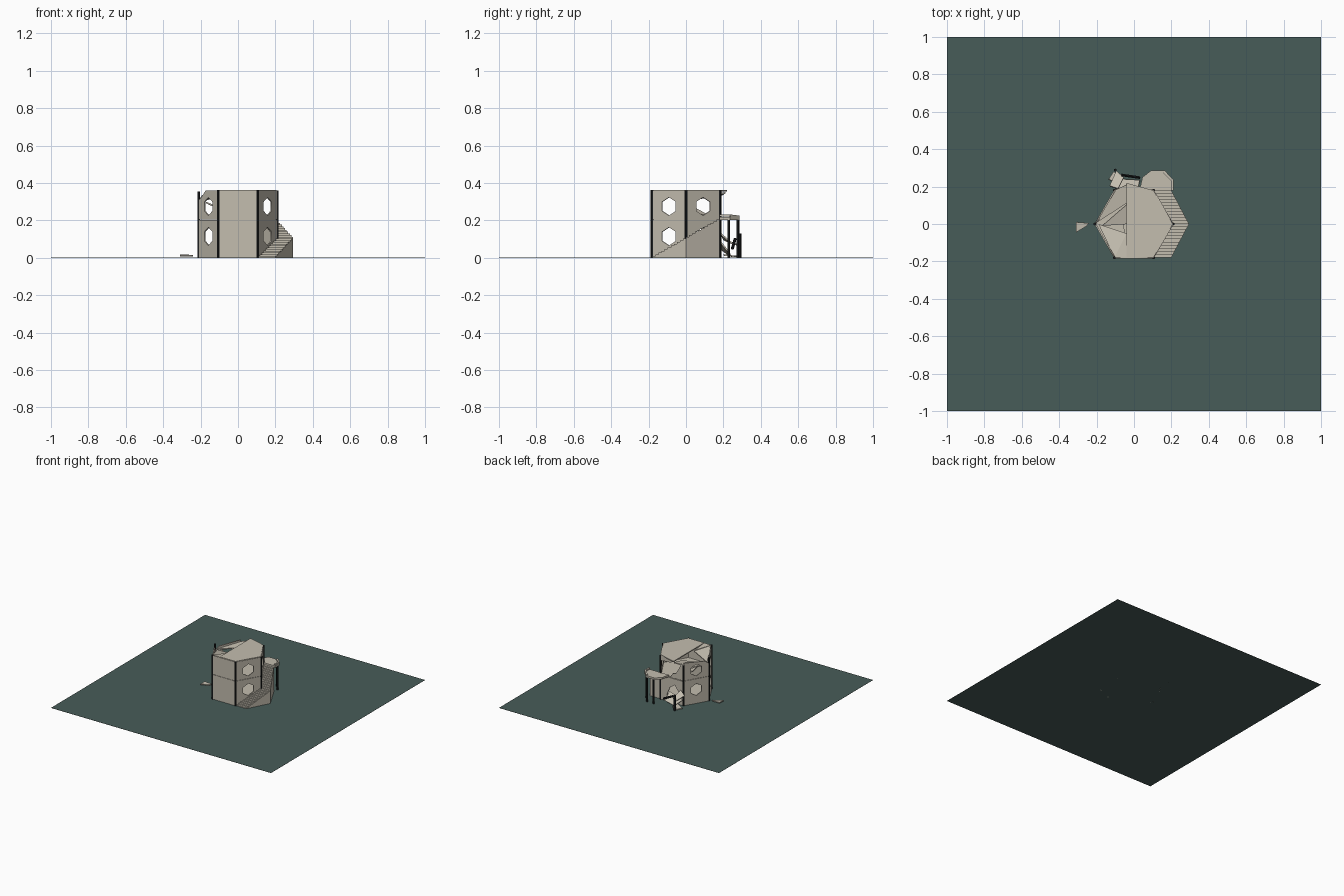
import bpy, bmesh, math
from mathutils import Vector, Matrix

if "Cube" in bpy.data.objects:
    bpy.data.objects.remove(bpy.data.objects["Cube"])

def mat(name, c):
    m = bpy.data.materials.new(name)
    m.diffuse_color = (*c, 1)
    m.use_nodes = True
    m.node_tree.nodes["Principled BSDF"].inputs["Base Color"].default_value = m.diffuse_color
    return m

STONE = mat("pale concrete", (0.55, 0.51, 0.43))
GROUND = mat("dark green grey", (0.064, 0.107, 0.098))
DARK = mat("near black", (0.012, 0.013, 0.014))

def finish(name, bm, m):
    bmesh.ops.recalc_face_normals(bm, faces=bm.faces)
    me = bpy.data.meshes.new(name)
    bm.to_mesh(me)
    bm.free()
    me.materials.append(m)
    ob = bpy.data.objects.new(name, me)
    bpy.context.collection.objects.link(ob)
    return ob

def slab(name, pts, t=0.008, m=STONE):
    """Polygon in space thickened downwards."""
    bm = bmesh.new()
    f = bm.faces.new([bm.verts.new(p) for p in pts])
    f.normal_update()
    n = f.normal if f.normal.z < 0 else -f.normal
    off = n * t
    r = bmesh.ops.extrude_face_region(bm, geom=[f], use_keep_orig=True)
    for v in r["geom"]:
        if isinstance(v, bmesh.types.BMVert):
            v.co += off
    return finish(name, bm, m)

def bar(name, a, b, r=0.008, m=DARK):
    a, b = Vector(a), Vector(b)
    d = b - a
    bm = bmesh.new()
    M = Matrix.Translation((a + b) / 2) @ d.to_track_quat('Z', 'Y').to_matrix().to_4x4()
    bmesh.ops.create_cone(bm, cap_ends=True, segments=6, radius1=r, radius2=r,
                          depth=d.length, matrix=M)
    return finish(name, bm, m)

def wall(name, a, b, outline, holes=()):
    """Upright panel from a to b; outline and holes in (along, z)."""
    cu = bpy.data.curves.new(name, 'CURVE')
    cu.dimensions = '2D'
    cu.fill_mode = 'BOTH'
    cu.extrude = 0.004
    for loop in [outline, *holes]:
        s = cu.splines.new('POLY')
        s.points.add(len(loop) - 1)
        for p, (u, z) in zip(s.points, loop):
            p.co = (u, z, 0, 1)
        s.use_cyclic_u = True
    tmp = bpy.data.objects.new(name + "_curve", cu)
    bpy.context.collection.objects.link(tmp)
    bpy.context.view_layer.update()
    bm = bmesh.new()
    bm.from_mesh(tmp.to_mesh())
    tmp.to_mesh_clear()
    bpy.data.objects.remove(tmp)
    bmesh.ops.remove_doubles(bm, verts=bm.verts, dist=1e-5)
    d = (Vector(b) - Vector(a)).normalized()
    M = Matrix(((d.x, 0, d.y, a[0]), (d.y, 0, -d.x, a[1]), (0, 1, 0, 0), (0, 0, 0, 1)))
    bm.transform(M)
    return finish(name, bm, STONE)

def window(u, z, r=0.049):
    return [(u + r * math.sin(i * math.pi / 3), z + r * math.cos(i * math.pi / 3)) for i in range(6)]

# ground plate
slab("base_plate", [(-1, -1, 0.001), (1, -1, 0.001), (1, 1, 0.001), (-1, 1, 0.001)], 0.001, GROUND)

# hexagon corners: right, back right, back left, left, front left, front right
R = 0.207
C = [(R * math.cos(i * math.pi / 3), R * math.sin(i * math.pi / 3)) for i in range(6)]
L, H, MID = R, 0.36, 0.205

# intact walls, one panel per storey
low = [(0, 0), (L, 0), (L, MID - 0.002), (0, MID - 0.002)]
up = [(0, MID), (L, MID), (L, H), (0, H)]
top_cut = [(0, MID), (L, MID), (L, H), (0.075, H), (0.03, 0.325), (0, 0.31)]
wl, wu = [window(L / 2, 0.115)], [window(L / 2, 0.275)]
for nm, i, upper, hl, hu in (("front", 4, up, [], []), ("front_right", 5, up, wl, wu),
                             ("back_right", 0, up, wl, wu), ("front_left", 3, top_cut, wl, wu),
                             ("back_left", 2, [(0, MID), (L, MID), (L, 0.31), (0.17, 0.335), (0, 0.35)], wl, wu)):
    wall(nm + "_wall_lower", C[i], C[(i + 1) % 6], low, hl)
    wall(nm + "_wall_upper", C[i], C[(i + 1) % 6], upper, hu)

# broken back wall (runs from back right to back left)
wall("back_wall_lower", C[1], C[2],
     [(0, 0), (0.07, 0), (0.06, 0.06), (0.085, 0.12), (0.13, 0.15), (0.165, 0.1), (0.16, 0.04),
      (0.18, 0), (L, 0), (L, 0.2), (0, 0.2)])
wall("back_wall_upper", C[1], C[2],
     [(0.09, MID), (L, MID), (L, 0.33), (0.19, 0.345), (0.17, 0.3), (0.14, 0.25), (0.11, 0.24)])
wall("back_wall_lintel", C[1], C[2], [(0, 0.32), (0.09, 0.325), (0.13, 0.345), (0.14, H), (0, H)])

# upper floor with a collapsed left corner
slab("upper_floor", [(*p, 0.206) for p in (C[0], C[1], (-0.03, 0.178), (0.0, 0.08), (-0.06, 0.0),
                                           (-0.04, -0.1), C[4], C[5])], 0.01)
slab("lower_floor", [(*p, 0.01) for p in C], 0.01)

# roof: sound right side and sagging pieces on the left
slab("roof", [(*p, 0.364) for p in (C[0], C[1], (-0.04, 0.22), (-0.04, -0.179), C[5])])
slab("roof_piece_front", [(-0.104, -0.179, 0.362), (-0.04, -0.179, 0.362), (-0.04, -0.05, 0.35)])
slab("roof_piece_left", [(-0.104, -0.179, 0.36), (-0.04, -0.05, 0.345), (-0.19, 0.0, 0.315)])
slab("roof_piece_back", [(-0.195, 0.01, 0.315), (-0.04, 0.11, 0.33), (-0.04, 0.21, 0.352), (-0.104, 0.18, 0.335)])
slab("fallen_roof_slab", [(-0.17, -0.01, 0.3), (-0.03, 0.0, 0.24), (-0.02, 0.12, 0.23)])

# corner posts
for i, h in enumerate((0.36, 0.36, 0.33, 0.356, 0.363, 0.363)):
    bar("corner_post_%d" % i, (*[c * 1.01 for c in C[i]], 0), (*[c * 1.01 for c in C[i]], h))

# stairs wrapping round the right side, solid to the ground
def lerp(a, b, t):
    return a + (b - a) * t

N, Y0 = 22, 0.179
for k in range(N):
    ys = [lerp(-Y0, Y0, (k + d) / N) for d in (0, 1)]
    h = 0.205 * (k + 1) / N
    inner = [lerp(0.207, 0.1035, abs(y) / Y0) for y in ys]
    outer = [lerp(0.294, 0.2, abs(y) / Y0) for y in ys]
    slab("step_%02d" % (k + 1), [(inner[0], ys[0], h), (outer[0], ys[0], h),
                                 (outer[1], ys[1], h), (inner[1], ys[1], h)], h)

# landing at the stair head
land = [(0.1, 0.18), (0.212, 0.18), (0.212, 0.235), (0.165, 0.285), (0.09, 0.285), (0.045, 0.25), (0.03, 0.18)]
slab("landing", [(*p, 0.218) for p in land], 0.016)
slab("landing_rim", [(0.212, 0.18, 0.232), (0.212, 0.235, 0.232), (0.165, 0.285, 0.226),
                     (0.155, 0.275, 0.226), (0.2, 0.23, 0.232), (0.2, 0.18, 0.232)], 0.012)
for i, (x, y) in enumerate(((0.2, 0.228), (0.1, 0.278), (0.16, 0.277))):
    bar("landing_post_%d" % i, (x, y, 0), (x, y, 0.205), 0.007)

# rubble behind the building
bar("stump_post", (-0.1, 0.288, 0), (-0.1, 0.288, 0.13))
bar("fallen_beam", (-0.065, 0.262, 0.1), (0.03, 0.248, 0.05))
slab("leaning_slab", [(-0.13, 0.205, 0.1), (-0.085, 0.19, 0.13), (-0.055, 0.25, 0.08), (-0.095, 0.285, 0.07)])
slab("rubble_slab_a", [(-0.1, 0.19, 0.05), (0.02, 0.185, 0.09), (0.03, 0.235, 0.03), (-0.06, 0.24, 0.012)])
slab("rubble_slab_b", [(-0.135, 0.24, 0.014), (-0.06, 0.2, 0.02), (-0.06, 0.26, 0.012), (-0.11, 0.28, 0.012)])

# loose fragment to the left
slab("loose_fragment", [(-0.31, 0.01, 0.018), (-0.24, 0.004, 0.016), (-0.255, -0.012, 0.015), (-0.31, -0.045, 0.016)])
